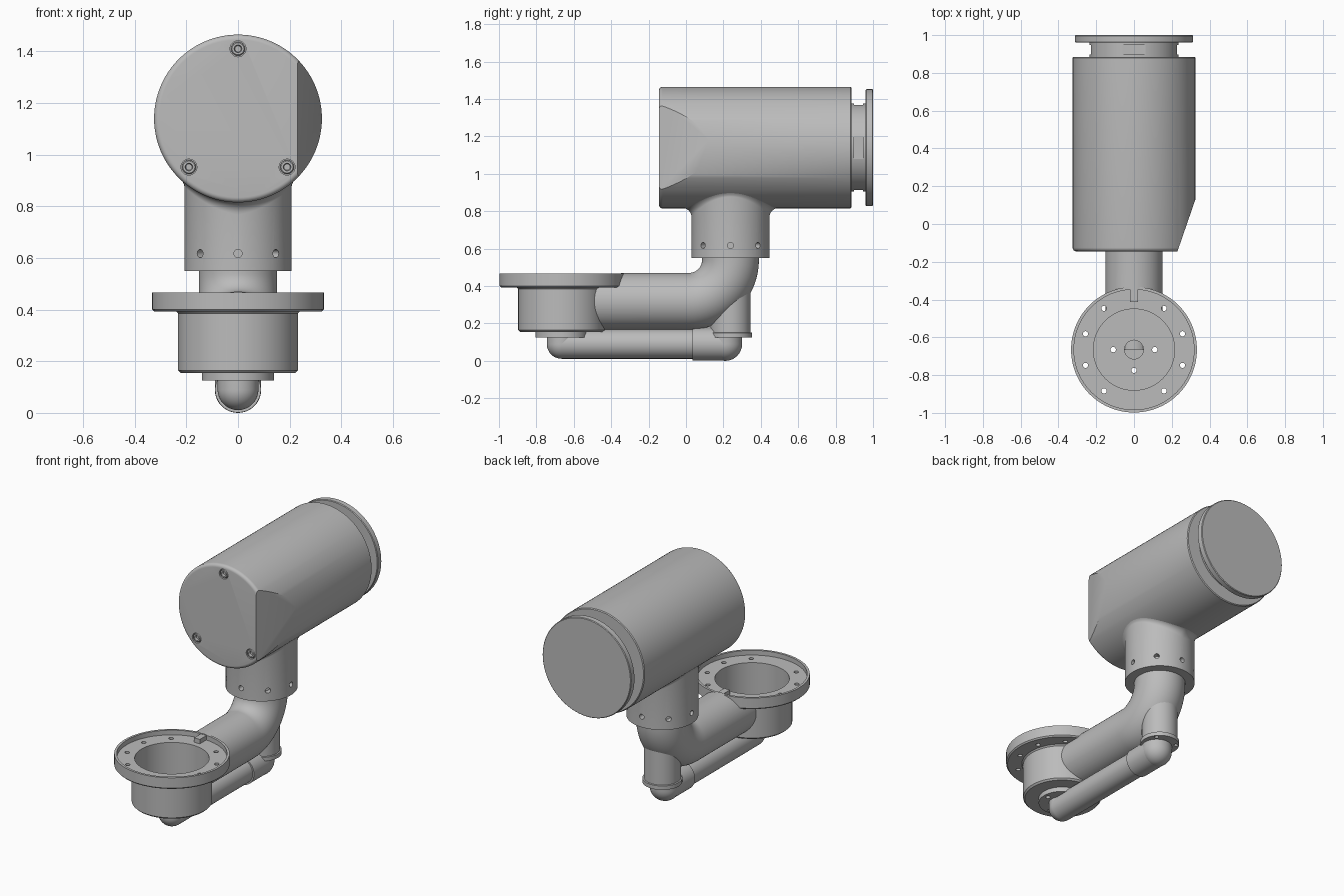
import bpy, bmesh, math
from mathutils import Vector, Matrix

old = bpy.data.objects.get("Cube")
if old:
    bpy.data.objects.remove(old, do_unlink=True)

GREY = (0.5, 0.5, 0.5, 1)
mat = bpy.data.materials.new("plain grey")
mat.use_nodes = True
mat.diffuse_color = GREY
mat.node_tree.nodes["Principled BSDF"].inputs["Base Color"].default_value = GREY
SEG = 96
parts = []


def make(name, bm, keep=True):
    bmesh.ops.recalc_face_normals(bm, faces=bm.faces)
    mesh = bpy.data.meshes.new(name)
    bm.to_mesh(mesh)
    bm.free()
    mesh.materials.append(mat)
    ob = bpy.data.objects.new(name, mesh)
    bpy.context.collection.objects.link(ob)
    if keep:
        parts.append(ob)
    return ob


def skin(bm, rings):
    """Bridge rings of points and cap both ends."""
    rows = [[bm.verts.new(p) for p in ring] for ring in rings]
    n = len(rows[0])
    for a, b in zip(rows, rows[1:]):
        for i in range(n):
            j = (i + 1) % n
            bm.faces.new((a[i], a[j], b[j], b[i]))
    bm.faces.new(rows[0])
    bm.faces.new(rows[-1])


def lathe(name, profile, loc, axis="Z", keep=True, seg=SEG):
    """Turn (radius, height) points around the z or y axis; ends are capped."""
    rings = []
    for r, h in profile:
        ring = []
        for i in range(seg):
            a = math.tau * i / seg
            c, s = r * math.cos(a), r * math.sin(a)
            ring.append(Vector(loc) + Vector((c, s, h) if axis == "Z" else (c, h, s)))
        rings.append(ring)
    bm = bmesh.new()
    skin(bm, rings)
    return make(name, bm, keep)


def tube(name, path, radius):
    """Round tube along a (y, z) path in the middle plane."""
    pts = [Vector((0, y, z)) for y, z in path]
    rings = []
    for i, p in enumerate(pts):
        t = (pts[min(i + 1, len(pts) - 1)] - pts[max(i - 1, 0)]).normalized()
        side = Vector((0, -t.z, t.y))
        rings.append([p + radius * (math.cos(math.tau * k / SEG) * Vector((1, 0, 0))
                                    + math.sin(math.tau * k / SEG) * side) for k in range(SEG)])
    bm = bmesh.new()
    skin(bm, rings)
    return make(name, bm)


def drills(holes):
    """One cutter from several cylinders: (centre, direction, radius, length)."""
    bm = bmesh.new()
    for loc, way, r, length in holes:
        rot = Vector(way).to_track_quat("Z", "Y").to_matrix().to_4x4()
        bmesh.ops.create_cone(bm, cap_ends=True, segments=20, radius1=r, radius2=r,
                              depth=length, matrix=Matrix.Translation(loc) @ rot)
    return make("drill_cutter", bm, False)


def cut(ob, cutter):
    mod = ob.modifiers.new("cut", "BOOLEAN")
    mod.operation, mod.solver, mod.object = "DIFFERENCE", "EXACT", cutter
    bpy.context.view_layer.objects.active = ob
    bpy.ops.object.modifier_apply(modifier=mod.name)
    bpy.data.objects.remove(cutter, do_unlink=True)


# Motor housing with rounded ends
MZ, MR, FRONT = 1.14, 0.325, -0.145
edge = 0.02
round_front = [(MR - edge + edge * math.sin(t), FRONT + edge - edge * math.cos(t))
               for t in [math.pi / 2 * k / 6 for k in range(7)]]
housing = lathe("motor_housing", round_front + [(MR, 0.88), (MR - 0.005, 0.885)], (0, 0, MZ), "Y")

# Slanted flat on one side of the housing
bm = bmesh.new()
wedge = [(0.1955, -0.245), (0.3595, 0.23), (0.6, 0.23), (0.6, -0.245)]
skin(bm, [[Vector((x, y, z)) for x, y in wedge] for z in (0.7, 1.6)])
cut(housing, make("flat_cutter", bm, False))

# Front cover screws in round pockets
spots = [(0, 1.41), (-0.19, 0.952), (0.19, 0.952)]
cut(housing, drills([((x, FRONT, z), (0, 1, 0), 0.031, 0.04) for x, z in spots]))
for x, z in spots:
    lathe("cover_screw", [(0.027, 0.025), (0.027, 0.005), (0.023, 0.001), (0.015, 0.001),
                          (0.012, 0.015)], (x, FRONT, z), "Y", seg=24)

# Rear neck with shallow windows, and end flange
neck = lathe("rear_neck", [(0.235, 0.87), (0.235, 0.97)], (0, 0, MZ), "Y")
bm = bmesh.new()
for k in range(4):
    turn = Matrix.Rotation(k * math.pi / 2, 4, "Y")
    bmesh.ops.create_cube(bm, size=1, matrix=Matrix.Translation((0, 0.922, MZ)) @ turn
                          @ Matrix.Translation((0.25, 0, 0)) @ Matrix.Diagonal((0.06, 0.05, 0.12, 1)))
cut(neck, make("window_cutter", bm, False))
lathe("rear_flange", [(0.308, 0.96), (0.312, 0.964), (0.312, 0.996), (0.308, 1.0)], (0, 0, MZ), "Y")

# Stub under the housing, flaring into the round underside
SY, SR = 0.238, 0.208
rings = [[Vector((SR * math.cos(math.tau * i / SEG), SY + SR * math.sin(math.tau * i / SEG), 0.55))
          for i in range(SEG)]]
for k in range(9):
    t = math.pi / 2 * k / 8
    ring = []
    for i in range(SEG):
        a = math.tau * i / SEG
        fillet = 0.05 * (1 - 0.7 * abs(math.cos(a)))
        r = SR + fillet * (1 - math.cos(t))
        x = r * math.cos(a)
        z = MZ - math.sqrt(MR ** 2 - x ** 2) - fillet * (1 - math.sin(t))
        ring.append(Vector((x, SY + r * math.sin(a), z + 0.002)))
    rings.append(ring)
rings.append([Vector((p.x * 0.7, SY + (p.y - SY) * 0.7, 1.0)) for p in rings[1]])
bm = bmesh.new()
skin(bm, rings)
stub = make("stub", bm)
holes = []
for k in range(8):
    way = Vector((math.cos(k * math.pi / 4), math.sin(k * math.pi / 4), 0))
    holes.append((Vector((0, SY, 0.617)) + way * SR, way, 0.016, 0.07))
cut(stub, drills(holes))

# Cup with recessed flange
CY = -0.665
cup = lathe("cup", [(0.02, 0.125), (0.14, 0.125), (0.14, 0.155), (0.222, 0.155), (0.232, 0.165),
                    (0.232, 0.385), (0.24, 0.393), (0.325, 0.393), (0.333, 0.401), (0.333, 0.467),
                    (0.318, 0.467), (0.318, 0.437), (0.215, 0.437), (0.215, 0.185), (0.02, 0.185)],
            (0, CY, 0))
holes = [((0, CY, 0.15), (0, 0, 1), 0.05, 0.2)]
holes += [((x, CY + y, 0.15), (0, 0, 1), 0.014, 0.2) for x, y in ((0.11, 0), (-0.11, 0), (0, -0.11))]
for deg in (18, 54, -18, -54, 126, 162, 198, 234):
    a = math.radians(deg)
    holes.append(((0.27 * math.cos(a), CY + 0.27 * math.sin(a), 0.42), (0, 0, 1), 0.014, 0.12))
cut(cup, drills(holes))

# Locating key on the flange ledge
bm = bmesh.new()
bmesh.ops.create_cube(bm, size=1, matrix=Matrix.Translation((0, -0.378, 0.446))
                      @ Matrix.Diagonal((0.04, 0.07, 0.038, 1)))
make("flange_key", bm)

# Arm bending up into the stub, trimmed clear of the cup bore
AZ, BEND = 0.318, 0.222
path = [(-0.5, AZ)]
for k in range(17):
    t = math.pi / 2 * k / 16
    path.append((SY - BEND + BEND * math.sin(t), AZ + BEND - BEND * math.cos(t)))
arm = tube("arm", path + [(SY, 0.6)], 0.152)
cut(arm, lathe("bore_cutter", [(0.222, 0.178), (0.222, 0.436), (0.319, 0.436), (0.319, 0.6)],
               (0, CY, 0), keep=False))

# Socket below the elbow
socket = lathe("elbow_socket", [(0.115, 0.125), (0.115, 0.15), (0.107, 0.152), (0.107, 0.4)], (0, SY, 0))
cut(socket, drills([((x, SY + 0.06, 0.125), (0, 0, 1), 0.012, 0.03) for x in (-0.075, 0.075)]))

# Lower return tube with rounded corners
def corner(name, y, r, top):
    dome = [(r * math.cos(t), 0.09 + r * math.sin(t))
            for t in [-math.pi / 2 * (1 - k / 12) * 0.99 for k in range(13)]]
    lathe(name, dome + [(r, top)], (0, y, 0))


corner("front_tube_end", CY, 0.079, 0.135)
corner("rear_tube_end", 0.21, 0.09, 0.14)
tube("lower_tube", [(CY, 0.09), (0.21, 0.09)], 0.079)
tube("tube_sleeve", [(0.035, 0.09), (0.06, 0.09), (0.21, 0.09)], 0.0885)

# Smooth round surfaces, crisp edges
for ob in parts:
    bpy.ops.object.select_all(action="DESELECT")
    ob.select_set(True)
    bpy.context.view_layer.objects.active = ob
    bpy.ops.object.shade_smooth_by_angle(angle=math.radians(32))
